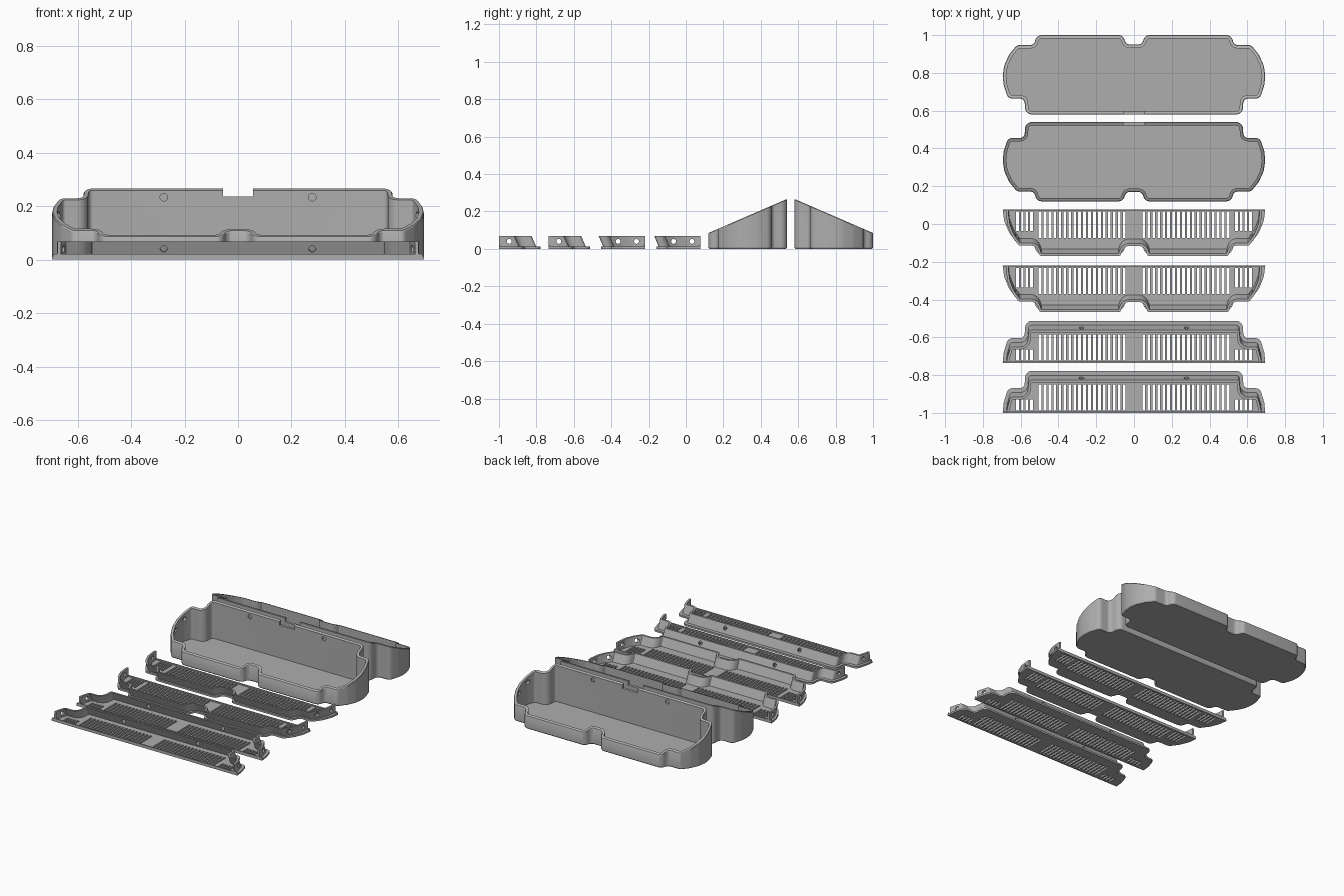
import bpy, bmesh, math
from mathutils import Vector

if "Cube" in bpy.data.objects:
    bpy.data.objects.remove(bpy.data.objects["Cube"])

grey = bpy.data.materials.new("plain grey")
grey.diffuse_color = (0.42, 0.42, 0.42, 1)
grey.use_nodes = True
grey.node_tree.nodes["Principled BSDF"].inputs["Base Color"].default_value = grey.diffuse_color

SLOPE = 0.433                      # rise of the tray rim from front to back
STRETCH = math.sqrt(1 + SLOPE ** 2)  # lids lie along that slope
FRONT, BACK, SEAM = 0.12, 0.54, 0.336
# right half of the footprint as (x, y, corner radius)
FRONT_HALF = [(0, .17, 0), (.042, .17, .035), (.058, FRONT, .032), (.515, FRONT, .035),
              (.53, .172, .025), (.62, .172, .032), (.662, .225, .06), (.687, .28, .06), (.695, SEAM, 0)]
BACK_HALF = [(.695, SEAM, 0), (.69, .385, .06), (.667, .456, .032), (.58, .456, .025),
             (.575, BACK, .036), (0, BACK, 0)]


def rounded(points):
    """Open path with filleted corners."""
    out = [Vector(points[0][:2])]
    for a, b, c in zip(points, points[1:], points[2:]):
        p, u, v = Vector(b[:2]), Vector(a[:2]) - Vector(b[:2]), Vector(c[:2]) - Vector(b[:2])
        half = u.angle(v) / 2
        d = min(b[2] / math.tan(half), u.length * .49, v.length * .49)
        r = d * math.tan(half)
        s, e = p + u.normalized() * d, p + v.normalized() * d
        mid = p + (u.normalized() + v.normalized()).normalized() * (r / math.sin(half))
        sweep = (s - mid).angle_signed(e - mid)
        n = max(2, round(abs(sweep) / .2))
        for i in range(n + 1):
            t = -sweep * i / n
            w = s - mid
            out.append(mid + Vector((w.x * math.cos(t) - w.y * math.sin(t),
                                     w.x * math.sin(t) + w.y * math.cos(t))))
    return out + [Vector(points[-1][:2])]


def offset(path, d, closed):
    """Shift a counter-clockwise path inward by d."""
    out, n = [], len(path)
    for i, p in enumerate(path):
        a = path[i - 1] if closed or i else p
        b = path[(i + 1) % n] if closed or i < n - 1 else p
        n1 = (p - a).normalized() if a != p else (b - p).normalized()
        n2 = (b - p).normalized() if b != p else n1
        t = (n1 + n2).normalized()
        out.append(p + Vector((-t.y, t.x)) * d / max(.5, t.dot(n1)))
    return out


def mirrored(path):
    return [Vector((-p.x, p.y)) for p in reversed(path)]


def add(name, bm):
    bmesh.ops.recalc_face_normals(bm, faces=bm.faces)
    me = bpy.data.meshes.new(name)
    bm.to_mesh(me)
    bm.free()
    me.materials.append(grey)
    ob = bpy.data.objects.new(name, me)
    bpy.context.collection.objects.link(ob)
    return ob


def smooth(ob):
    bpy.ops.object.select_all(action='DESELECT')
    ob.select_set(True)
    bpy.context.view_layer.objects.active = ob
    bpy.ops.object.shade_smooth_by_angle(angle=math.radians(30))


def cut(ob, shapes):
    """Cut boxes (centre, size) and pins (centre, axis, radius, length) out of ob."""
    bm = bmesh.new()
    for s in shapes:
        if len(s) == 2:
            vs = bmesh.ops.create_cube(bm, size=1)['verts']
            bmesh.ops.scale(bm, vec=s[1], verts=vs)
        else:
            vs = bmesh.ops.create_cone(bm, cap_ends=True, segments=20, radius1=s[2],
                                       radius2=s[2], depth=s[3])['verts']
            rot = Vector((0, 0, 1)).rotation_difference(Vector(s[1])).to_matrix()
            bmesh.ops.rotate(bm, matrix=rot, verts=vs)
        bmesh.ops.translate(bm, vec=s[0], verts=vs)
    tool = add("cutter", bm)
    mod = ob.modifiers.new("cut", 'BOOLEAN')
    mod.operation, mod.object, mod.solver = 'DIFFERENCE', tool, 'EXACT'
    dg = bpy.context.evaluated_depsgraph_get()
    me = bpy.data.meshes.new_from_object(ob.evaluated_get(dg))
    ob.modifiers.clear()
    ob.data = me
    bpy.data.objects.remove(tool)


def rim(y):
    return .085 + SLOPE * (y - FRONT)


# trays: sloped rim, chamfered foot, hollow inside
def tray(name):
    half = rounded(FRONT_HALF)[:-1] + rounded(BACK_HALF)
    base = half + mirrored(half)[1:-1]
    wall = offset(base, .018, True)
    foot = offset(base, .005, True)
    lip = offset(base, .003, True)
    rings = [[(p.x, p.y, 0) for p in foot], [(p.x, p.y, .008) for p in base],
             [(p.x, p.y, rim(p.y) - .004) for p in base], [(p.x, p.y, rim(p.y)) for p in lip],
             [(p.x, p.y, rim(p.y)) for p in wall], [(p.x, p.y, .015) for p in wall]]
    bm = bmesh.new()
    rv = [[bm.verts.new(c) for c in r] for r in rings]
    n = len(base)
    for a, b in zip(rv, rv[1:]):
        for i in range(n):
            bm.faces.new((a[i], a[(i + 1) % n], b[(i + 1) % n], b[i]))
    bm.faces.new(rv[0][::-1])
    bm.faces.new(rv[-1])
    ob = add(name, bm)
    # cable notch in the back wall and blind screw holes on the inside
    shapes = [((0, .53, .285), (.112, .08, .1))]
    for s in (-1, 1):
        shapes.append(((s * .278, .522, .233), (0, 1, 0), .014, .018))
        shapes.append(((s * .672, .386, .165), (1, 0, 0), .014, .024))
        shapes.append(((s * .672, .295, .125), (1, 0, 0), .014, .024))
    cut(ob, shapes)
    smooth(ob)
    return ob


front_tray = tray("front_tray")
back_tray = tray("back_tray")
back_tray.location = (0, 1.12, 0)
back_tray.rotation_euler = (0, 0, math.pi)

T, H = .012, .068   # lid plate thickness, lid wall height


# slotted plate from a filled flat curve
def lid_plate(name, outline, sign, outer_len):
    cu = bpy.data.curves.new(name, 'CURVE')
    cu.dimensions, cu.fill_mode, cu.extrude = '2D', 'BOTH', T / 2
    loops = [outline]
    xs = [(.045 + i * .0262, .15) for i in range(18)] + [(.536 + i * .0245, outer_len) for i in range(4)]
    for x, end in xs:
        for s in (-1, 1):
            loops.append([Vector((s * (x + dx), sign * y)) for dx, y in
                          ((0, .012), (.0145, .012), (.0145, end), (0, end))])
    for loop in loops:
        sp = cu.splines.new('POLY')
        sp.points.add(len(loop) - 1)
        for q, p in zip(sp.points, loop):
            q.co = (p.x, p.y, 0, 1)
        sp.use_cyclic_u = True
    tmp = bpy.data.objects.new("plate_curve", cu)
    bpy.context.collection.objects.link(tmp)
    me = bpy.data.meshes.new_from_object(tmp.evaluated_get(bpy.context.evaluated_depsgraph_get()))
    bpy.data.objects.remove(tmp)
    bm = bmesh.new()
    bm.from_mesh(me)
    bmesh.ops.remove_doubles(bm, verts=bm.verts, dist=1e-5)
    bmesh.ops.translate(bm, vec=(0, 0, T / 2), verts=bm.verts)
    return add(name, bm)


# leaning wall that drops inside the tray, cut flush at the seam
def lid_wall(name, path, sign):
    a, b = offset(path, .018, False), offset(path, .031, False)
    for q in (a, b):     # run past the seam before trimming
        q.insert(0, q[0] + Vector((0, sign * -.06)))
        q.append(q[-1] + Vector((0, sign * -.06)))
    bm = bmesh.new()
    rows = [[bm.verts.new((p.x, p.y - SLOPE * z, z)) for p, z in
             ((o, T * .5), (o, H), (i, H), (i, T * .5))] for o, i in zip(a, b)]
    for r, s in zip(rows, rows[1:]):
        for k in range(4):
            bm.faces.new((r[k], r[(k + 1) % 4], s[(k + 1) % 4], s[k]))
    bmesh.ops.bisect_plane(bm, geom=bm.verts[:] + bm.edges[:] + bm.faces[:], plane_co=(0, 0, 0),
                           plane_no=(0, -sign, 0), clear_outer=True)
    bmesh.ops.holes_fill(bm, edges=[e for e in bm.edges if e.is_boundary], sides=0)
    return add(name, bm)


def lid(name, is_front, seam_y):
    sign = -1 if is_front else 1
    half = rounded(FRONT_HALF if is_front else BACK_HALF)
    half = [Vector((p.x, (p.y - SEAM) * STRETCH)) for p in half]
    path = mirrored(half)[:-1] + half if is_front else half + mirrored(half)[1:]
    plate = lid_plate(name + "_plate", path, sign, .115 if is_front else .07)
    wall = lid_wall(name + "_wall", path, sign)
    # screw holes through the wall
    pins = []
    for s in (-1, 1):
        for y in ((-.045, -.143) if is_front else (.055,)):
            pins.append(((s * .665, y, .04), (1, 0, 0), .013, .17))
        if not is_front:
            pins.append(((s * .278, .18, .042), (0, 1, SLOPE), .013, .09))
    cut(wall, pins)
    # stiffening lip along the seam
    bm = bmesh.new()
    bmesh.ops.create_cube(bm, size=1)
    bmesh.ops.scale(bm, vec=(1.385, .008, .02), verts=bm.verts)
    bmesh.ops.translate(bm, vec=(0, sign * .004, .01), verts=bm.verts)
    strip = add(name + "_seam_lip", bm)
    for ob in (plate, wall, strip):
        smooth(ob)
        ob.location.y = seam_y


lid("front_lid_a", True, .077)
lid("front_lid_b", True, -.22)
lid("back_lid_a", False, -.735)
lid("back_lid_b", False, -1.0)
